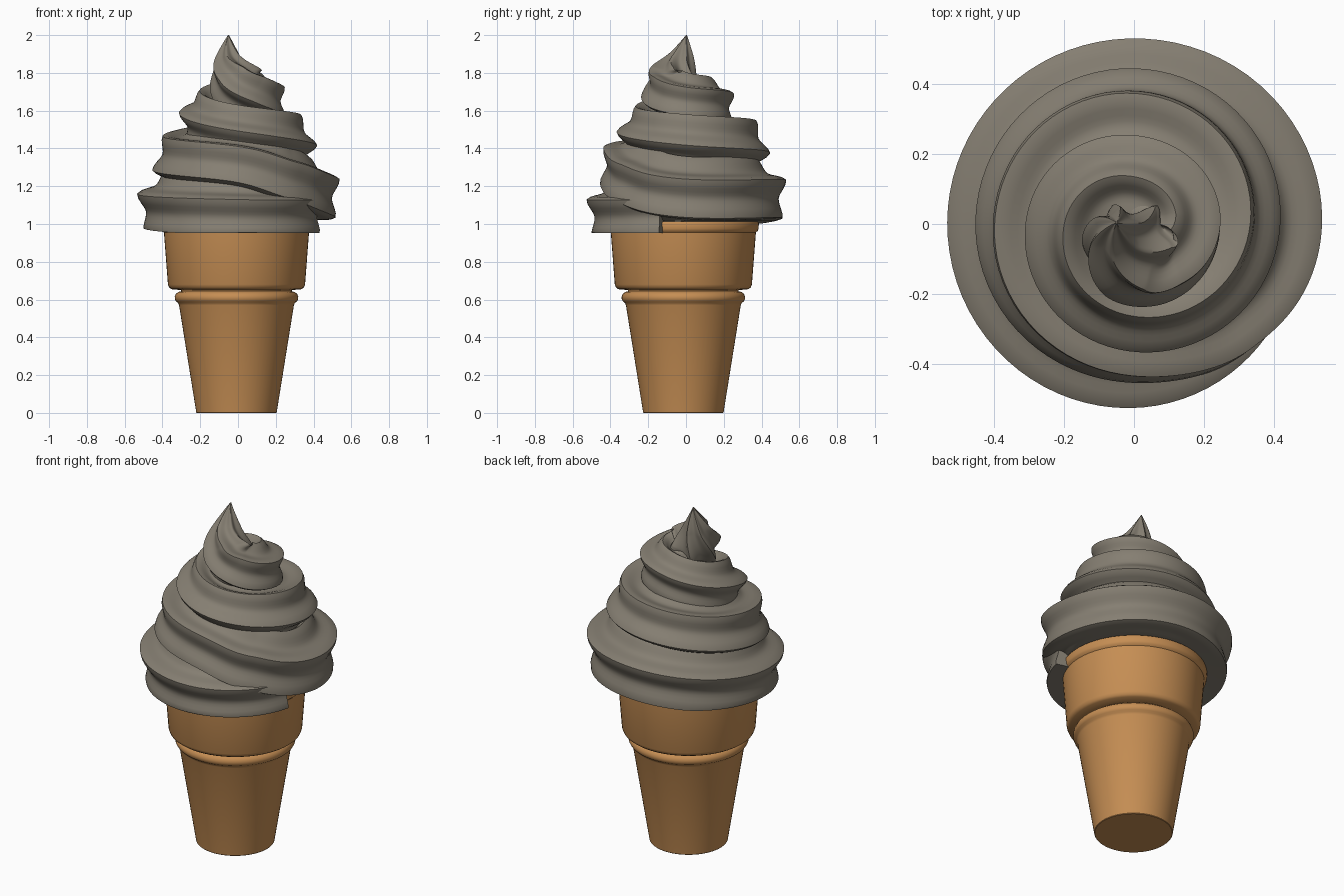
import bpy, bmesh, math
from mathutils import Vector

if "Cube" in bpy.data.objects:
    bpy.data.objects.remove(bpy.data.objects["Cube"])


def material(name, color):
    m = bpy.data.materials.new(name)
    m.diffuse_color = (*color, 1)
    m.use_nodes = True
    m.node_tree.nodes["Principled BSDF"].inputs["Base Color"].default_value = m.diffuse_color
    return m


def make_object(name, bm, mat, angle):
    bmesh.ops.recalc_face_normals(bm, faces=bm.faces)
    me = bpy.data.meshes.new(name)
    bm.to_mesh(me)
    bm.free()
    me.materials.append(mat)
    ob = bpy.data.objects.new(name, me)
    bpy.context.collection.objects.link(ob)
    bpy.ops.object.select_all(action='DESELECT')
    ob.select_set(True)
    bpy.context.view_layer.objects.active = ob
    bpy.ops.object.shade_smooth_by_angle(angle=math.radians(angle))
    return ob


def skin(bm, rings):
    """Join closed rings of points with quads and cap both ends."""
    rows = [[bm.verts.new(p) for p in ring] for ring in rings]
    n = len(rows[0])
    for a, b in zip(rows, rows[1:]):
        for i in range(n):
            j = (i + 1) % n
            bm.faces.new((a[i], a[j], b[j], b[i]))
    bm.faces.new(rows[0])
    bm.faces.new(rows[-1])


wafer = material("wafer tan", (0.56, 0.27, 0.088))
cream = material("grey cream", (0.235, 0.21, 0.168))

# Wafer cone: lathed profile (radius, height) with bead, flared cup and rim
profile = [(0.21, 0), (0.213, 0.003), (0.304, 0.57), (0.309, 0.582), (0.32, 0.59),
           (0.326, 0.602), (0.327, 0.615), (0.321, 0.63), (0.308, 0.64),
           (0.293, 0.644), (0.293, 0.65), (0.345, 0.655), (0.357, 0.664),
           (0.363, 0.68), (0.384, 0.955), (0.395, 0.965), (0.398, 0.975),
           (0.4, 1.005), (0.396, 1.012), (0.375, 1.012), (0.368, 1.0), (0.36, 0.9)]
N = 64
bm = bmesh.new()
skin(bm, [[(-0.008 + r * math.cos(2 * math.pi * i / N),
            -0.014 + r * math.sin(2 * math.pi * i / N), z) for i in range(N)]
          for r, z in profile])
make_object("wafer_cone", bm, wafer, 35)

# Soft serve centre line:
# (turn angle, distance from axis, height, tube radius, section roll)
keys = [(-20, 0.315, 1.06, 0.18, -8), (-90, 0.345, 1.055, 0.2, -8),
        (-180, 0.343, 1.09, 0.205, -10), (-270, 0.342, 1.15, 0.205, -6),
        (-360, 0.352, 1.155, 0.205, -6), (-405, 0.32, 1.22, 0.2, 0),
        (-450, 0.285, 1.3, 0.19, 6), (-540, 0.27, 1.33, 0.19, 17),
        (-630, 0.26, 1.4, 0.185, 23), (-720, 0.235, 1.425, 0.185, 28),
        (-810, 0.2, 1.475, 0.17, 37), (-900, 0.155, 1.56, 0.16, 45),
        (-990, 0.12, 1.63, 0.145, 55), (-1080, 0.118, 1.65, 0.15, 60),
        (-1139, 0.1, 1.685, 0.155, 75), (-1184, 0.075, 1.76, 0.145, 90),
        (-1229, 0.058, 1.87, 0.08, 100), (-1260, 0.05, 2.0, 0.003, 110)]
END = len(keys) - 1


def key(i):
    return Vector(keys[max(0, min(i, END))])


def sample(t):
    """Catmull-Rom through the keys: position, radius, roll, turn angle."""
    i = min(int(t), END - 1)
    f = t - i
    a, b, c, d = key(i - 1), key(i), key(i + 1), key(i + 2)
    k = 0.5 * (2 * b + (c - a) * f + (2 * a - 5 * b + 4 * c - d) * f * f
               + (3 * b - a - 3 * c + d) * f ** 3)
    ang = math.radians(k[0])
    pos = Vector((k[1] * math.cos(ang), k[1] * math.sin(ang) + 0.003, k[2]))
    return pos, k[3], math.radians(k[4]), k[0]


# Swirl: six-ridged star section swept along the centre line
STEPS, SIDES = 330, 60
rings = []
for s in range(STEPS + 1):
    t = END * s / STEPS
    pos, rad, roll, turn = sample(t)
    tangent = (sample(min(t + 0.02, END))[0] - sample(max(t - 0.02, 0))[0]).normalized()
    out = Vector((0, 0, 1)).cross(tangent).normalized()
    up = tangent.cross(out)
    # underside sags over the rim at the front and lifts towards the back
    floor = 0.953 + 0.065 * max(0, min(1, (-turn - 130) / 130))
    ring = []
    for i in range(SIDES):
        a = 2 * math.pi * i / SIDES
        wave = math.sqrt(math.sin(3 * (a - math.pi / 6)) ** 2 + 0.03)
        r = max(rad, 0.002) * (1.05 - 0.33 * wave)
        p = pos + out * (r * math.cos(a + roll)) + up * (r * math.sin(a + roll))
        p.z = max(p.z, floor)
        ring.append(p)
    rings.append(ring)
bm = bmesh.new()
skin(bm, rings)
make_object("soft_serve_swirl", bm, cream, 60)
